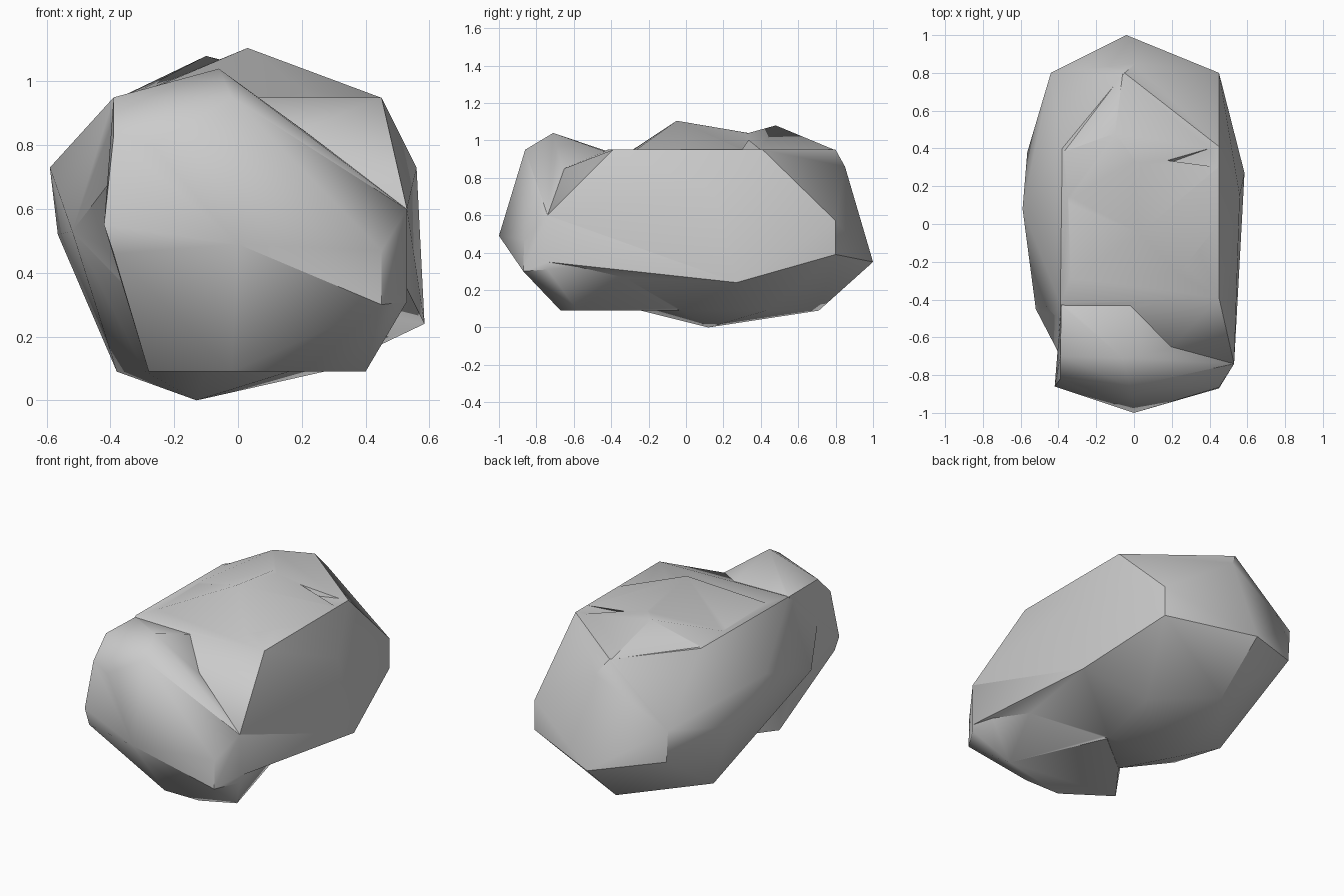
import bpy, bmesh, math


def hull(name, pts):
    """Faceted stone chunk: convex hull of a few corner points."""
    bm = bmesh.new()
    for p in pts:
        bm.verts.new(p)
    bmesh.ops.convex_hull(bm, input=bm.verts[:])
    loose = [v for v in bm.verts if not v.link_faces]
    bmesh.ops.delete(bm, geom=loose, context='VERTS')
    bmesh.ops.recalc_face_normals(bm, faces=bm.faces[:])
    me = bpy.data.meshes.new(name)
    bm.to_mesh(me)
    bm.free()
    ob = bpy.data.objects.new(name, me)
    bpy.context.collection.objects.link(ob)
    return ob


# main boulder body: flat shoulders, undercut sides and pointed back
rock = hull("boulder", [
    (.45, -.39, .95), (.53, -.74, .60), (.53, -.74, .35), (-.39, -.42, .95),
    (.20, -.65, .85), (-.39, -.70, .70), (.45, .41, .95),
    (-.38, .40, .95), (-.05, .80, .95), (.01, .85, .86), (-.04, 1.0, .35),
    (.45, .80, .57), (.45, .80, .39), (-.44, .80, .62), (-.43, .80, .43),
    (-.03, .71, .09), (.27, .43, .09), (-.38, .28, .09), (-.29, 0, .09),
    (-.10, -.24, .09), (.16, -.02, .09), (-.13, .12, 0),
    (.585, .27, .24), (.56, .15, .73), (-.59, .08, .73), (-.565, .38, .52),
    (-.52, -.45, .53)])

# bulging front end with its peak, crest and two feet
front = hull("front_end", [
    (0, -1.0, .49), (-.02, -.86, .95), (.45, -.865, .47), (.45, -.87, .30),
    (-.27, -.86, .80), (-.39, -.82, .83), (-.42, -.86, .55), (-.39, -.86, .46),
    (-.02, -.67, .09), (.21, -.67, .09), (.40, -.58, .09), (-.28, -.49, .09),
    (.16, -.04, .091), (-.10, -.25, .091), (.53, -.74, .31), (.53, -.74, .599),
    (.50, -.20, .36), (-.06, -.71, 1.04), (-.39, -.70, .95), (.2, -.66, .851),
    (-.385, -.43, .945), (-.02, -.43, .94)])

# low rise in the middle of the top
rise = hull("middle_rise", [
    (.03, -.05, 1.105), (-.36, -.30, .94), (.25, -.28, .94), (.449, 0, .949),
    (.449, .30, .949), (0, .36, 1.035), (-.37, .12, .94), (0, 0, .8)])

# second rise towards the back
rear_rise = hull("rear_rise", [
    (-.10, .48, 1.08), (-.375, .38, .948), (-.37, .12, .94), (-.06, .795, .949),
    (.40, .40, .949), (.05, .30, 1.03), (0, .4, .8)])

# fuse the chunks into one stone
bpy.context.view_layer.objects.active = rock
for part in (front, rise, rear_rise):
    mod = rock.modifiers.new("fuse", 'BOOLEAN')
    mod.operation = 'UNION'
    mod.solver = 'EXACT'
    mod.object = part
    bpy.ops.object.modifier_apply(modifier=mod.name)
    bpy.data.objects.remove(part)

# soft shading over the gentle facets, sharp on the breaks
rock.select_set(True)
bpy.ops.object.shade_smooth_by_angle(angle=math.radians(38))
